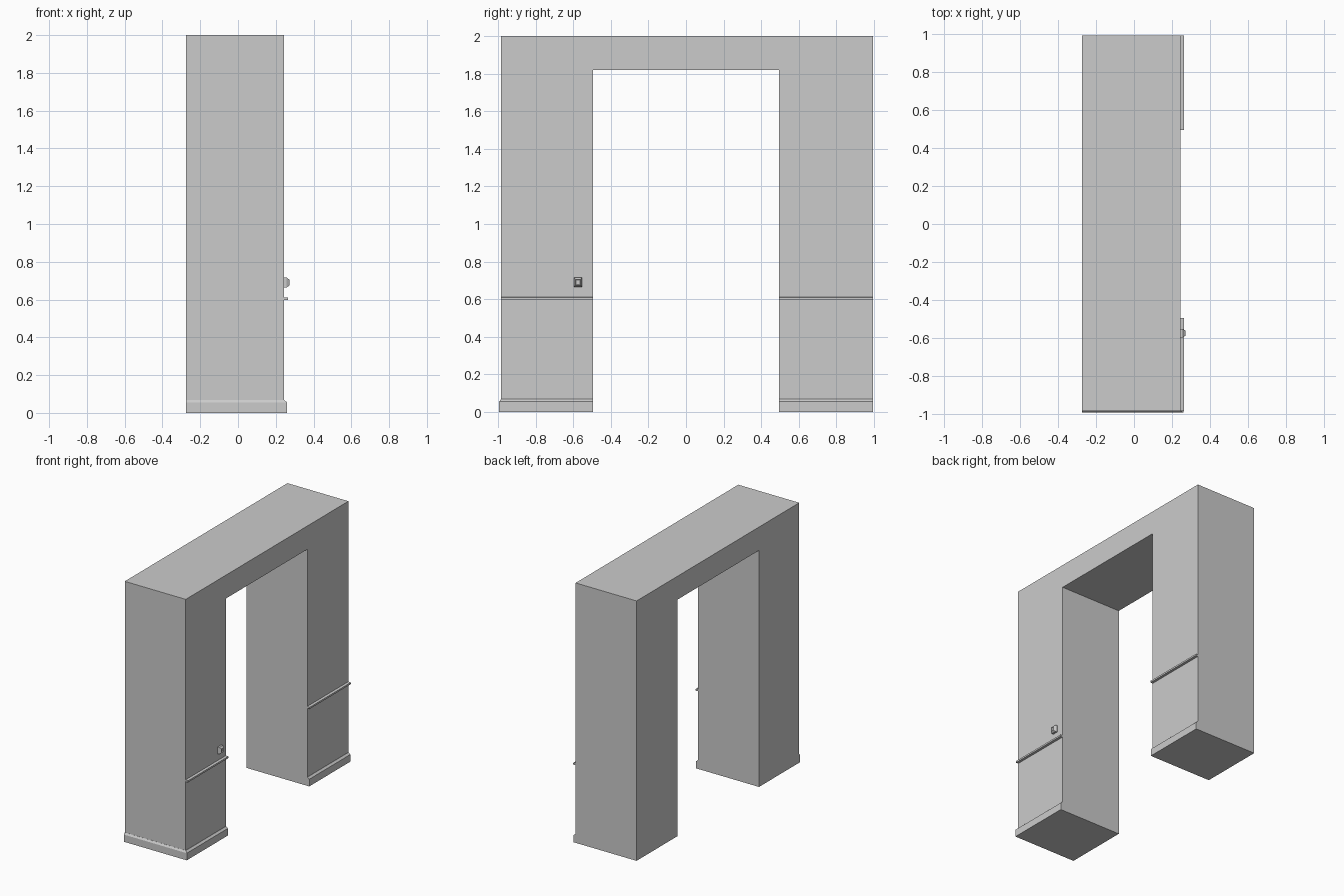
import bpy

if "Cube" in bpy.data.objects:
    bpy.data.objects.remove(bpy.data.objects["Cube"])

BACK, FACE = -0.275, 0.244        # wall faces in x
FRONT, REAR = -0.984, 0.994       # wall ends in y
OPEN, HEAD, TOP = 0.495, 1.82, 2.0


def loft(name, rings):
    """Closed solid through matching rings of points."""
    n = len(rings[0])
    verts = [p for r in rings for p in r]
    faces = [tuple(reversed(range(n))),
             tuple(range(len(verts) - n, len(verts)))]
    for k in range(len(rings) - 1):
        for i in range(n):
            a, b = k * n + i, k * n + (i + 1) % n
            faces.append((a, b, b + n, a + n))
    mesh = bpy.data.meshes.new(name)
    mesh.from_pydata(verts, [], faces)
    mesh.update()
    obj = bpy.data.objects.new(name, mesh)
    bpy.context.collection.objects.link(obj)
    return obj


def rect_x(x, y0, y1, z0, z1):
    return [(x, y0, z0), (x, y1, z0), (x, y1, z1), (x, y0, z1)]


# Wall with doorway: side profile extruded through its thickness
profile = [(FRONT, 0), (-OPEN, 0), (-OPEN, HEAD), (OPEN, HEAD),
           (OPEN, 0), (REAR, 0), (REAR, TOP), (FRONT, TOP)]
loft("doorway_wall", [[(x, y, z) for y, z in profile] for x in (BACK, FACE)])

# Skirting boards with a chamfered top edge: (height, projection factor)
STEPS = [(0, 1), (0.055, 1), (0.068, 0.1)]
DX, DY = 0.016, 0.01


def front_ring(z, f):
    xo, yo = FACE + DX * f, FRONT - DY * f
    return [(x, y, z) for x, y in (
        (BACK, yo), (xo, yo), (xo, -OPEN), (FACE, -OPEN), (FACE, FRONT), (BACK, FRONT))]


def rear_ring(z, f):
    xo = FACE + DX * f
    return [(x, y, z) for x, y in ((FACE, OPEN), (xo, OPEN), (xo, REAR), (FACE, REAR))]


loft("front_skirting", [front_ring(*s) for s in STEPS])
loft("rear_skirting", [rear_ring(*s) for s in STEPS])

# Dado rails on either side of the opening
for name, y0, y1 in (("front_rail", FRONT, -OPEN), ("rear_rail", OPEN, REAR)):
    loft(name, [rect_x(FACE, y0, y1, 0.597, 0.612),
                rect_x(FACE + 0.02, y0, y1, 0.597, 0.610)])

# Light switch: bevelled plate with a shallow dished centre
Y, Z = -0.575, 0.69
steps = [(0, 1), (0.014, 1), (0.028, 0.6), (0.023, 0.45)]
loft("light_switch", [rect_x(FACE + d, Y - 0.022 * s, Y + 0.022 * s,
                             Z - 0.026 * s, Z + 0.026 * s) for d, s in steps])
